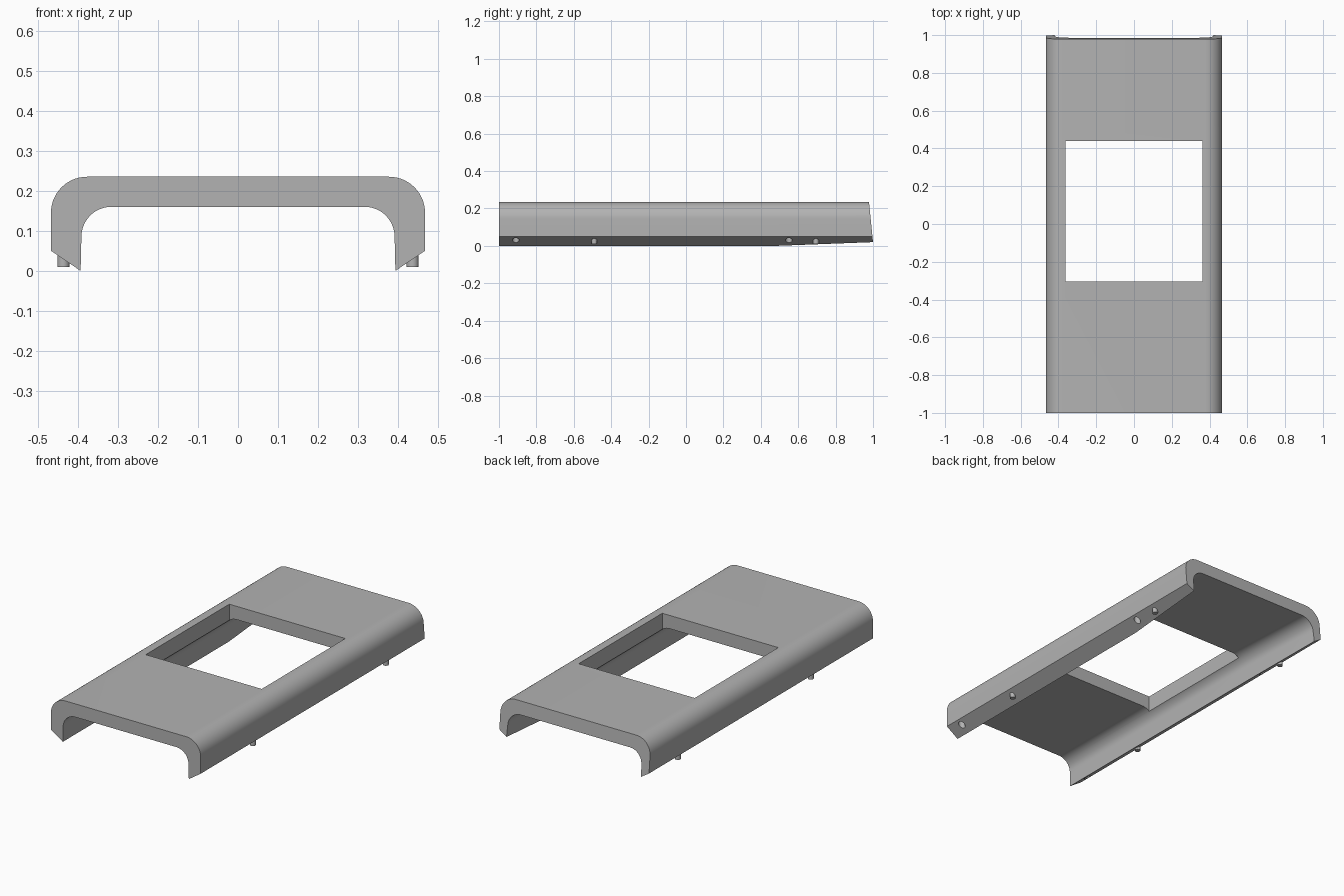
import bpy, bmesh
from math import sin, cos, pi

cube = bpy.data.objects.get("Cube")
if cube:
    bpy.data.objects.remove(cube, do_unlink=True)

grey = bpy.data.materials.new("mid grey")
grey.use_nodes = True
colour = (0.45, 0.45, 0.45, 1)
grey.diffuse_color = colour
grey.node_tree.nodes["Principled BSDF"].inputs["Base Color"].default_value = colour

SEGS = 14
HALF_W, TOP = 0.467, 0.235
R_OUT, R_IN = 0.09, 0.075


def add_object(name, bm):
    bmesh.ops.recalc_face_normals(bm, faces=bm.faces)
    mesh = bpy.data.meshes.new(name)
    bm.to_mesh(mesh)
    bm.free()
    mesh.materials.append(grey)
    obj = bpy.data.objects.new(name, mesh)
    bpy.context.collection.objects.link(obj)
    return obj


def arch(inner_x, lip_x, lip_z):
    """Closed arch outline: over the outside, then back along the inside."""
    angles = [pi / 2 * i / SEGS for i in range(SEGS + 1)]
    outer = [(HALF_W, 0.05)]
    outer += [(HALF_W - R_OUT + R_OUT * cos(a), TOP - R_OUT + R_OUT * sin(a)) for a in angles]
    inner = [(lip_x, lip_z)]
    inner += [(inner_x - R_IN + R_IN * cos(a), 0.16 - R_IN + R_IN * sin(a)) for a in angles]
    flip = lambda pts: [(-x, z) for x, z in pts]
    return outer + flip(outer[::-1]) + flip(inner) + inner[::-1]


def cylinder(name, x, y, z0, z1, r):
    bm = bmesh.new()
    bmesh.ops.create_cone(bm, cap_ends=True, segments=24, radius1=r, radius2=r, depth=z1 - z0)
    bmesh.ops.translate(bm, verts=bm.verts, vec=(x, y, (z0 + z1) / 2))
    return add_object(name, bm)


# Arched cover: straight run, then flared legs and a leaning back end
bm = bmesh.new()
rings = []
for y, shape, lean in ((-1, (0.391, 0.393, 0), 0),
                       (0.48, (0.391, 0.393, 0), 0),
                       (1, (0.417, 0.42, 0.02), 0.1)):
    rings.append([bm.verts.new((x, y - lean * max(0, z - 0.02), z)) for x, z in arch(*shape)])
n = len(rings[0])
for a, b in zip(rings, rings[1:]):
    for i in range(n):
        j = (i + 1) % n
        bm.faces.new((a[i], a[j], b[j], b[i]))
bm.faces.new(rings[0])
bm.faces.new(rings[-1][::-1])
cover = add_object("arched_cover", bm)

# Cutters: window and sockets in the sloping feet
bm = bmesh.new()
bmesh.ops.create_cube(bm, size=1)
bmesh.ops.scale(bm, verts=bm.verts, vec=(0.724, 0.745, 0.5))
bmesh.ops.translate(bm, verts=bm.verts, vec=(0, 0.067, 0.25))
cutters = [add_object("window_cutter", bm)]
for side, s in (("left", 1), ("right", -1)):
    for end, y in (("front", -0.91), ("back", 0.55)):
        cutters.append(cylinder(f"{side}_{end}_socket_cutter", s * 0.438, y, -0.05, 0.09, 0.018))
for cutter in cutters:
    cutter.hide_render = True
    mod = cover.modifiers.new(cutter.name, "BOOLEAN")
    mod.operation = "DIFFERENCE"
    mod.solver = "EXACT"
    mod.object = cutter

# Apply the cuts and remove the cutters
bpy.context.view_layer.update()
graph = bpy.context.evaluated_depsgraph_get()
cut_mesh = bpy.data.meshes.new_from_object(cover.evaluated_get(graph))
cover.modifiers.clear()
cover.data = cut_mesh
for cutter in cutters:
    bpy.data.objects.remove(cutter, do_unlink=True)

# Locating pins under the feet
parts = [cover]
for side, s in (("left", 1), ("right", -1)):
    for end, y in (("front", -0.49), ("back", 0.695)):
        parts.append(cylinder(f"{side}_{end}_pin", s * 0.436, y, 0.01, 0.06, 0.015))

bpy.ops.object.select_all(action="DESELECT")
for part in parts:
    part.select_set(True)
bpy.context.view_layer.objects.active = cover
bpy.ops.object.shade_smooth_by_angle(angle=pi / 6)
